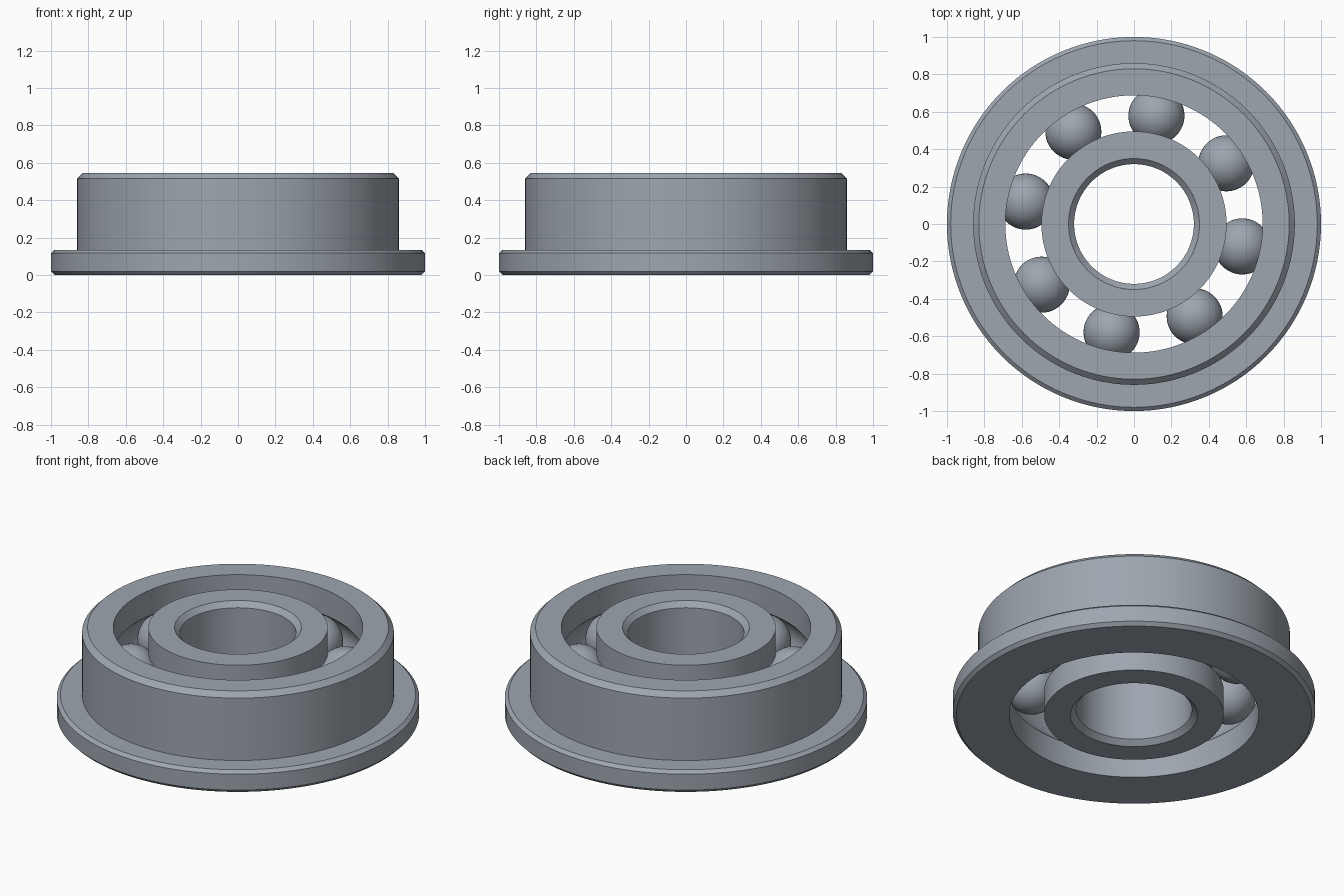
import bpy, bmesh, math

cube = bpy.data.objects.get("Cube")
if cube:
    bpy.data.objects.remove(cube, do_unlink=True)

HEIGHT = 0.545
MID = HEIGHT / 2
PITCH = 0.591          # radius of the ball circle
BALL = 0.15
GROOVE = 0.152
INNER_R, OUTER_R = 0.495, 0.688
BALLS = 8
SEGMENTS = 128

steel = bpy.data.materials.new("steel grey")
steel.use_nodes = True
colour = (0.34, 0.38, 0.43, 1)
steel.diffuse_color = colour
steel.node_tree.nodes["Principled BSDF"].inputs["Base Color"].default_value = colour


def finish(name, bm, location=(0, 0, 0)):
    """Smooth the faces, keep hard edges sharp and link the object."""
    bmesh.ops.recalc_face_normals(bm, faces=bm.faces)
    for f in bm.faces:
        f.smooth = True
    for e in bm.edges:
        e.smooth = e.calc_face_angle(0) < math.radians(30)
    mesh = bpy.data.meshes.new(name)
    bm.to_mesh(mesh)
    bm.free()
    mesh.materials.append(steel)
    ob = bpy.data.objects.new(name, mesh)
    ob.location = location
    bpy.context.collection.objects.link(ob)
    return ob


def lathe(name, profile):
    """Revolve a closed (radius, z) profile around the z axis."""
    bm = bmesh.new()
    verts = [bm.verts.new((r, 0, z)) for r, z in profile]
    edges = [bm.edges.new((a, b)) for a, b in zip(verts, verts[1:] + verts[:1])]
    bmesh.ops.spin(bm, geom=verts + edges, cent=(0, 0, 0), axis=(0, 0, 1),
                   angle=math.tau, steps=SEGMENTS)
    bmesh.ops.remove_doubles(bm, verts=bm.verts, dist=0.0005)
    return finish(name, bm)


def groove(wall, steps=14):
    """Raceway arc cut into a wall radius, from bottom to top."""
    half = math.acos(abs(wall - PITCH) / GROOVE)
    side = 1 if wall > PITCH else -1
    angles = [half * (2 * i / steps - 1) for i in range(steps + 1)]
    return [(PITCH + side * GROOVE * math.cos(a), MID + GROOVE * math.sin(a))
            for a in angles]


# Outer race with flange and chamfered rims
lathe("flanged_outer_ring",
      [(OUTER_R, 0)] + groove(OUTER_R) +
      [(OUTER_R, HEIGHT), (0.83, HEIGHT), (0.86, 0.515), (0.86, 0.135),
       (0.98, 0.135), (1, 0.117), (1, 0.02), (0.98, 0)])

# Inner race with chamfered bore
lathe("inner_ring",
      [(INNER_R, 0)] + groove(INNER_R) +
      [(INNER_R, HEIGHT), (0.35, HEIGHT), (0.32, HEIGHT - 0.03),
       (0.32, 0.03), (0.35, 0)])

# Ring of balls held between the raceways
for i in range(BALLS):
    a = math.radians(-11.7) + math.tau * i / BALLS
    bm = bmesh.new()
    bmesh.ops.create_uvsphere(bm, u_segments=48, v_segments=24, radius=BALL)
    finish(f"ball_{i + 1}", bm, (PITCH * math.cos(a), PITCH * math.sin(a), MID))
